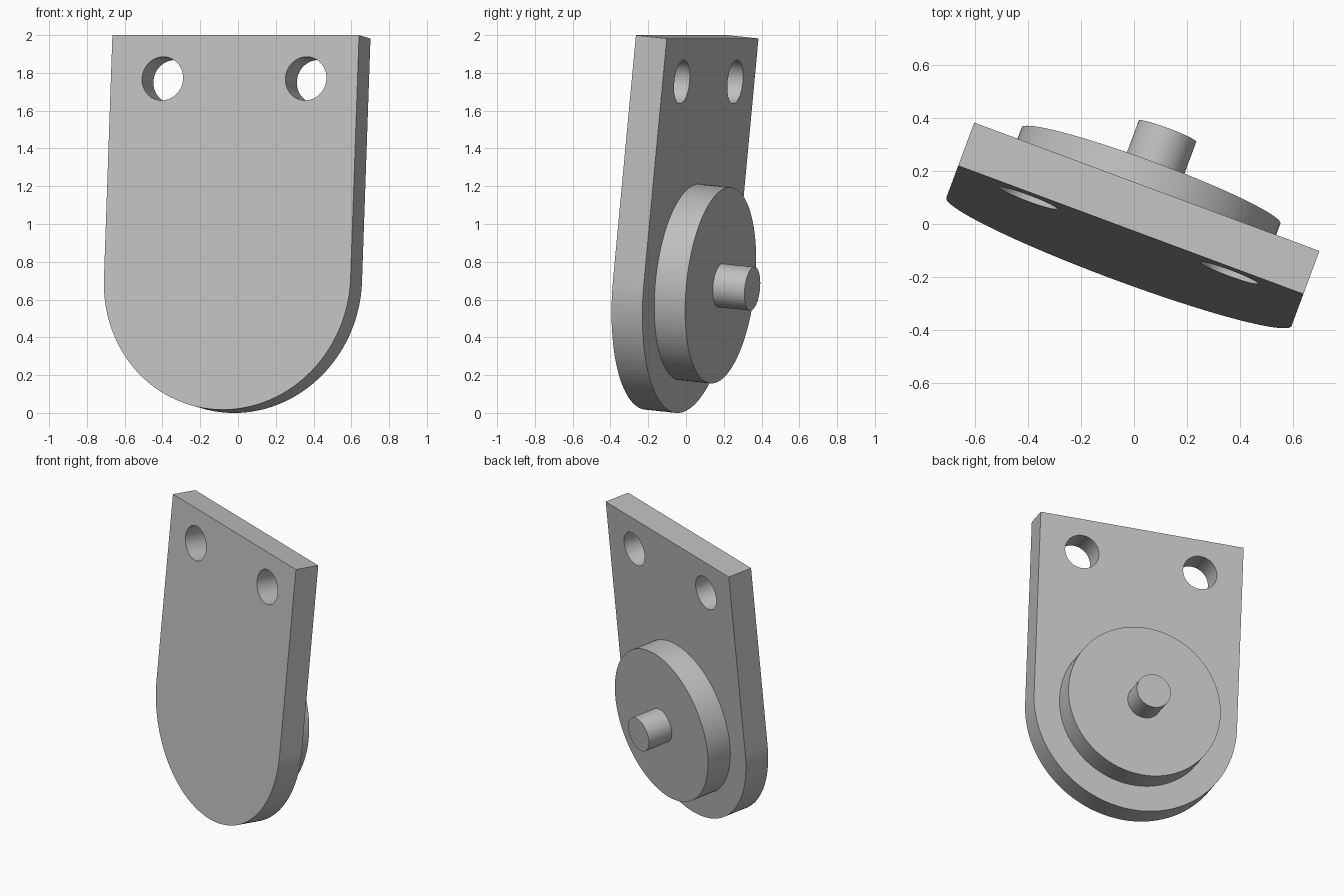
import bpy, bmesh
from math import pi, cos, sin, radians
from mathutils import Matrix

default = bpy.data.objects.get("Cube")
if default:
    bpy.data.objects.remove(default, do_unlink=True)

RADIUS = 0.6965      # rounded lower end, half the plate width
TOP = 1.296          # arc centre up to the top edge
THICK = 0.175
HOLE_R = 0.116
HOLE_X, HOLE_Z = 0.405, TOP - 0.231

# Tilted placement: local origin is the arc centre on the front face
PLACE = (Matrix.Translation((-0.057, -0.143, 0.71))
         @ Matrix.Rotation(radians(-20.4), 4, 'Z')
         @ Matrix.Rotation(radians(-5.7), 4, 'X'))

grey = bpy.data.materials.new("plain grey")
grey.use_nodes = True
COLOUR = (0.52, 0.52, 0.52, 1)
grey.diffuse_color = COLOUR
grey.node_tree.nodes["Principled BSDF"].inputs["Base Color"].default_value = COLOUR


def extrude_outline(name, outline, y0, y1):
    """Solid from an (x, z) outline, running from y0 to y1."""
    bm = bmesh.new()
    face = bm.faces.new([bm.verts.new((x, y0, z)) for x, z in outline])
    out = bmesh.ops.extrude_face_region(bm, geom=[face])
    moved = [g for g in out["geom"] if isinstance(g, bmesh.types.BMVert)]
    bmesh.ops.translate(bm, vec=(0, y1 - y0, 0), verts=moved)
    bmesh.ops.recalc_face_normals(bm, faces=bm.faces)
    mesh = bpy.data.meshes.new(name)
    bm.to_mesh(mesh)
    bm.free()
    mesh.materials.append(grey)
    obj = bpy.data.objects.new(name, mesh)
    obj.matrix_world = PLACE
    bpy.context.collection.objects.link(obj)
    return obj


def circle(r, cx=0, cz=0, n=96):
    return [(cx + r * cos(2 * pi * i / n), cz + r * sin(2 * pi * i / n)) for i in range(n)]


# Mounting plate: square top, semicircular bottom
arc = [(RADIUS * cos(pi + pi * i / 64), RADIUS * sin(pi + pi * i / 64)) for i in range(65)]
plate = extrude_outline("mounting_plate", arc + [(RADIUS, TOP), (-RADIUS, TOP)], 0, THICK)

# Two through holes near the top corners
for side, label in ((-1, "right"), (1, "left")):
    cutter = extrude_outline(label + "_hole_cutter",
                             circle(HOLE_R, side * HOLE_X, HOLE_Z, 64), -0.1, THICK + 0.1)
    cutter.hide_render = True
    cut = plate.modifiers.new(label + "_hole", 'BOOLEAN')
    cut.object = cutter
    cut.operation = 'DIFFERENCE'
    cut.solver = 'EXACT'
    bpy.context.view_layer.objects.active = plate
    bpy.ops.object.modifier_apply(modifier=cut.name)
    bpy.data.objects.remove(cutter, do_unlink=True)

# Round boss and centre pin on the back
boss = extrude_outline("round_boss", circle(0.522), THICK, 2 * THICK)
pin = extrude_outline("centre_pin", circle(HOLE_R, n=64), 2 * THICK, 0.53)

# Smooth curved walls, keep the rims sharp
bpy.ops.object.select_all(action='DESELECT')
for obj in (plate, boss, pin):
    obj.select_set(True)
bpy.context.view_layer.objects.active = plate
bpy.ops.object.shade_smooth_by_angle(angle=radians(30))
